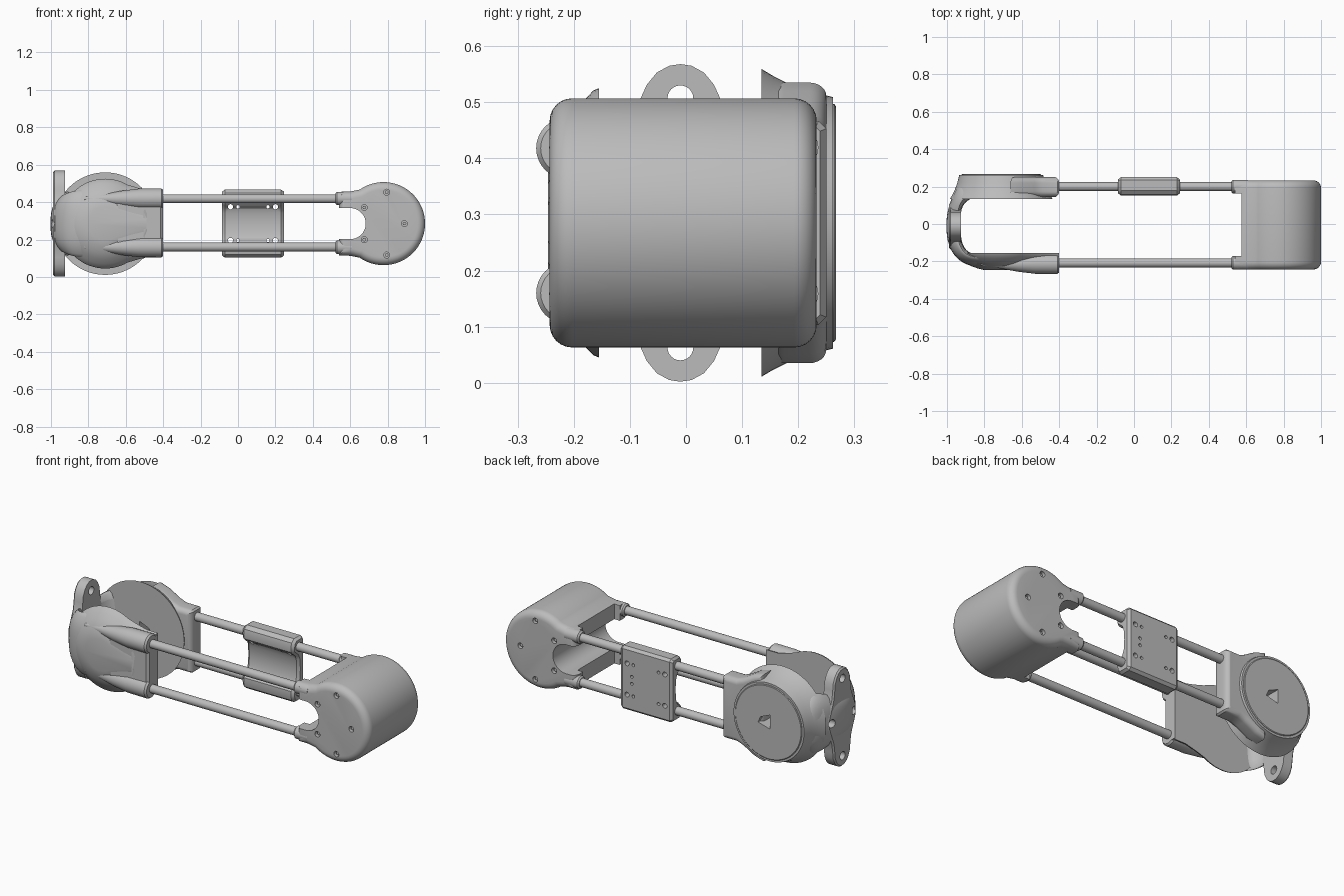
import bpy, bmesh
from math import sin, cos, pi, radians
from mathutils import Vector

if "Cube" in bpy.data.objects:
    bpy.data.objects.remove(bpy.data.objects["Cube"])

MID = 0.285                  # height of the axis of symmetry
REAR_Y, FRONT_Y = 0.2, -0.208
TUBE_Z = (0.418, 0.16)

grey = bpy.data.materials.new("machined grey")
grey.use_nodes = True
grey.diffuse_color = (0.5, 0.5, 0.5, 1)
grey.node_tree.nodes["Principled BSDF"].inputs["Base Color"].default_value = (0.5, 0.5, 0.5, 1)


def activate(ob):
    bpy.ops.object.select_all(action='DESELECT')
    ob.select_set(True)
    bpy.context.view_layer.objects.active = ob


def finish(name, bm, angle=35):
    bmesh.ops.recalc_face_normals(bm, faces=bm.faces)
    me = bpy.data.meshes.new(name)
    bm.to_mesh(me)
    bm.free()
    me.materials.append(grey)
    ob = bpy.data.objects.new(name, me)
    bpy.context.collection.objects.link(ob)
    activate(ob)
    bpy.ops.object.shade_smooth_by_angle(angle=radians(angle))
    return ob


def place(axis, u, v, w):
    return Vector((u, w, v)) if axis == 'Y' else Vector((w, u, v))


def inset_outline(pts, d):
    """Move an outline inward by d along its corner normals."""
    n = len(pts)
    area = sum(pts[i][0] * pts[(i + 1) % n][1] - pts[(i + 1) % n][0] * pts[i][1] for i in range(n))
    side = 1 if area > 0 else -1
    out = []
    for i in range(n):
        p = Vector(pts[i])
        a = (p - Vector(pts[i - 1])).normalized()
        b = (Vector(pts[(i + 1) % n]) - p).normalized()
        t = (a + b).normalized()
        out.append(p + Vector((-t.y, t.x)) * side * d)
    return out


def add_loft(bm, axis, outline, layers):
    """Stack copies of an outline at (position, inset) layers and skin them."""
    rings = [[bm.verts.new(place(axis, p[0], p[1], w)) for p in inset_outline(outline, d)]
             for w, d in layers]
    n = len(outline)
    for r, s in zip(rings, rings[1:]):
        for i in range(n):
            bm.faces.new((r[i], r[(i + 1) % n], s[(i + 1) % n], s[i]))
    bm.faces.new(rings[0])
    bm.faces.new(rings[-1])


def loft(name, axis, outline, layers):
    bm = bmesh.new()
    add_loft(bm, axis, outline, layers)
    return finish(name, bm)


def arc(cu, cv, r, a0, a1, n):
    return [(cu + r * cos(radians(a0 + (a1 - a0) * i / n)),
             cv + r * sin(radians(a0 + (a1 - a0) * i / n))) for i in range(n + 1)]


def disc(cu, cv, r, n=24):
    return arc(cu, cv, r, 0, 360, n)[:-1]


def mirrored(half):
    """Mirror (u, height) points about the mid height into a closed outline."""
    return ([(u, MID + h) for u, h in half]
            + [(u, MID - h) for u, h in reversed(half) if h > 0])


def cut(ob, parts):
    """Subtract lofted cutters (axis, outline, start, end) from an object."""
    bm = bmesh.new()
    for axis, outline, a, b in parts:
        add_loft(bm, axis, outline, [(a, 0), (b, 0)])
    tool = finish("cutter", bm)
    tool.hide_render = True
    mod = ob.modifiers.new("cut", 'BOOLEAN')
    mod.operation, mod.solver, mod.object = 'DIFFERENCE', 'EXACT', tool
    activate(ob)
    bpy.ops.object.modifier_apply(modifier=mod.name)
    bpy.data.objects.remove(tool)
    bpy.ops.object.shade_smooth_by_angle(angle=radians(35))


def rounded(a, b, r, steps=6):
    """Layers from a up to b with a quarter-round edge of radius r at each end."""
    q = [i * pi / 2 / steps for i in range(steps + 1)]
    return ([(a + r * (1 - cos(t)), r * (1 - sin(t))) for t in q]
            + [(b - r * (1 - cos(t)), r * (1 - sin(t))) for t in reversed(q)])


# tubes
for label, y in (("rear", REAR_Y), ("front", FRONT_Y)):
    for level, z in zip(("upper", "lower"), TUBE_Z):
        loft(f"{label}_{level}_tube", 'X', disc(y, z, 0.024), [(-0.5, 0), (0.56, 0)])
        # end sockets on the drum
        loft(f"{label}_{level}_drum_socket", 'X',
             disc(y, MID + (z - MID) * 1.01, 0.036),
             [(0.52, 0.008), (0.528, 0), (0.61, 0)])

# drum with rounded rims, an open throat and a gap between its side plates
drum = loft("drum", 'Y',
            arc(0.778, MID, 0.222, -125, 125, 64)
            + mirrored([(0.6, 0.172), (0.54, 0.17)]),
            rounded(-0.243, 0.233, 0.04))
throat = arc(0.6, MID, 0.083, -90, 90, 24) + [(0.4, MID + 0.083), (0.4, MID - 0.083)]
gap = [(0.4, -0.1), (0.575, -0.1), (0.575, 0.7), (0.4, 0.7)]
cut(drum, [('Y', throat, -0.4, 0.4)])
cut(drum, [('Y', gap, -0.17, 0.163)])
screws = [(0.795, 0.168), (0.675, 0.086), (0.89, 0)]
spots = sorted({(x, MID + s * h) for x, h in screws for s in (1, -1)})
wells = []
for x, z in spots:
    wells += [('Y', disc(x, z, 0.016, 16), -0.3, -0.22), ('Y', disc(x, z, 0.016, 16), 0.21, 0.3)]
cut(drum, wells)
bm = bmesh.new()
for x, z in spots:
    for y in (-0.225, 0.215):
        add_loft(bm, 'Y', disc(x, z, 0.01, 6), [(y - 0.006, 0), (y + 0.006, 0)])
finish("drum_screws", bm)

# clamp block on the rear tubes
block = loft("clamp_block", 'X',
             mirrored([(0.25, 0.168), (0.236, 0.182), (0.18, 0.182), (0.158, 0.165),
                       (0.152, 0.14), (0.154, 0.112), (0.17, 0.095), (0.19, 0.08),
                       (0.2, 0.055), (0.204, 0)]),
             [(-0.085, 0.012), (-0.07, 0), (0.23, 0), (0.245, 0.012)])
cut(block, [('Y', disc(x, MID + s * 0.09, r, 16), 0.1, 0.3)
            for x, r in ((-0.04, 0.014), (0, 0.009), (0.16, 0.009), (0.2, 0.014))
            for s in (1, -1)]
    + [('Y', disc(0.17, MID + s * 0.02, 0.009, 12), 0.23, 0.3) for s in (1, -1)])

# rear housing: flared round body, cover disc and tube clamp
CX = -0.71
flare = [(0.135, 0), (0.155, 0.012), (0.185, 0.027), (0.22, 0.039), (0.262, 0.05)]
housing = loft("rear_housing", 'Y', disc(CX, MID, 0.274, 72), flare)
cover = loft("rear_cover_disc", 'Y', disc(CX, MID, 0.212, 64),
             [(0.255, 0), (0.264, 0), (0.267, 0.004)])
window = [(CX - 0.01, MID - 0.035), (CX + 0.065, MID - 0.015),
          (CX + 0.05, MID + 0.02), (CX - 0.01, MID + 0.045)]
for part in (housing, cover):
    cut(part, [('Y', window, 0.1, 0.3)])
loft("rear_tube_clamp", 'Y',
     mirrored([(-0.66, 0.25), (-0.6, 0.235), (-0.53, 0.195), (-0.49, 0.18), (-0.41, 0.18), (-0.4, 0.172)]),
     rounded(0.145, 0.25, 0.03))

# front shell: domed plate that narrows into the tube sockets
loft("front_shell", 'Y',
     arc(CX, MID, 0.24, 60, 300, 48)
     + [(x, MID - h) for x, h in ((-0.53, 0.19), (-0.47, 0.175), (-0.4, 0.175))]
     + [(x, MID + h) for x, h in ((-0.4, 0.175), (-0.47, 0.175), (-0.53, 0.19))],
     [(-0.155, 0), (-0.165, 0.004), (-0.185, 0.025), (-0.207, 0.05),
      (-0.225, 0.08), (-0.238, 0.115), (-0.246, 0.15)])
loft("front_neck", 'Y', mirrored([(-0.66, 0.11), (-0.6, 0.165), (-0.4, 0.165)]),
     [(-0.155, 0), (-0.23, 0), (-0.243, 0.02)])
for level, z in zip(("upper", "lower"), TUBE_Z):
    loft(f"front_{level}_socket", 'X', disc(-0.212, z, 0.055, 32),
         [(-0.82, 0.045), (-0.72, 0.03), (-0.62, 0.012), (-0.53, 0.001),
          (-0.41, 0), (-0.4, 0.008)])

# curved end wall: (outer x, outer y, inner x, inner y, outer half height, inner half height)
stations = [(-0.68, -0.24, -0.68, -0.16, 0.09, 0.22), (-0.83, -0.24, -0.83, -0.16, 0.09, 0.22),
            (-0.925, -0.21, -0.89, -0.155, 0.1, 0.2), (-0.98, -0.15, -0.92, -0.1, 0.09, 0.18),
            (-1.006, -0.07, -0.925, -0.05, 0.08, 0.16), (-1.006, 0.05, -0.925, 0.05, 0.08, 0.16),
            (-0.98, 0.13, -0.92, 0.09, 0.1, 0.19), (-0.95, 0.21, -0.88, 0.14, 0.1, 0.21),
            (-0.9, 0.25, -0.8, 0.14, 0.08, 0.2)]
bm = bmesh.new()
rings = []
for ox, oy, ix, iy, ho, hi in stations:
    mx, my = (ox + ix) / 2, (oy + iy) / 2
    hm = ho * 0.4 + hi * 0.6
    section = [(ix, iy, -hi), (mx, my, -hm), (ox, oy, -ho),
               (ox, oy, ho), (mx, my, hm), (ix, iy, hi)]
    rings.append([bm.verts.new((x, y, MID + z)) for x, y, z in section])
for r, s in zip(rings, rings[1:]):
    for i in range(6):
        bm.faces.new((r[i], r[(i + 1) % 6], s[(i + 1) % 6], s[i]))
bm.faces.new(rings[0])
bm.faces.new(rings[-1])
wall = finish("end_wall", bm, 60)
sub = wall.modifiers.new("smooth", 'SUBSURF')
sub.levels = sub.render_levels = 2
activate(wall)
bpy.ops.object.modifier_apply(modifier=sub.name)

# star-shaped mounting plate with an ear above and below
half = [(0.125, 0.03), (0.105, 0.08), (0.085, 0.13), (0.078, 0.18), (0.074, 0.215),
        (0.06, 0.246), (0.042, 0.268), (0.02, 0.28)]
ears = loft("mounting_ears", 'X',
            mirrored([(y - 0.01, h) for y, h in half] + [(-0.01, 0.283)]
                     + [(-0.01 - y, h) for y, h in reversed(half)]),
            [(-0.988, 0.008), (-0.98, 0), (-0.925, 0)])
bolts = [('X', disc(-0.01, MID + s * 0.222, 0.023), -1.1, -0.8) for s in (1, -1)]
bolts += [('X', disc(-0.01 + s * 0.1, MID, 0.023), -1.1, -0.8) for s in (1, -1)]
for part in (ears, wall):
    cut(part, bolts)
